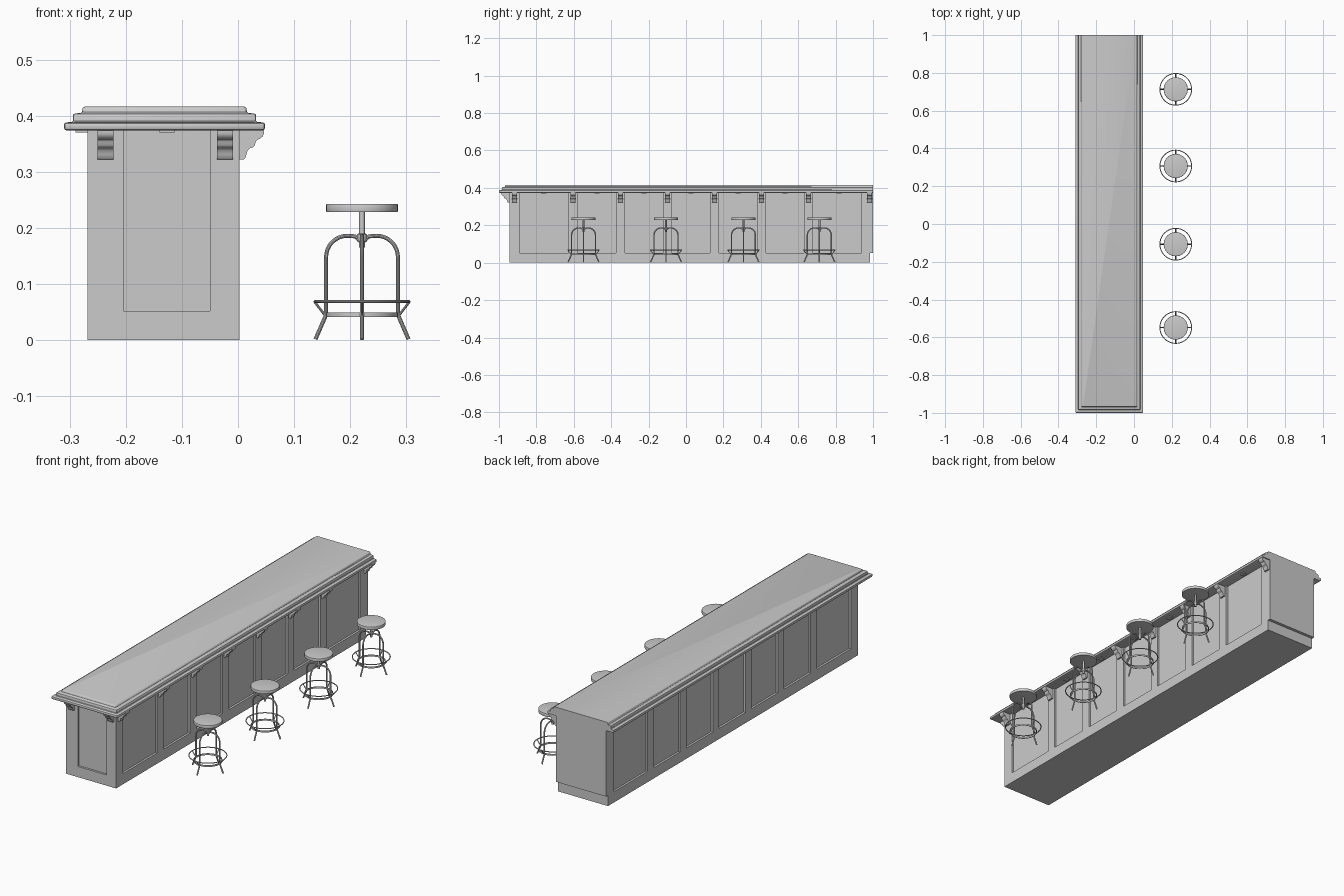
import bpy, bmesh
from math import sin, cos, pi, radians
from mathutils import Matrix

if "Cube" in bpy.data.objects:
    bpy.data.objects.remove(bpy.data.objects["Cube"])

XL, XR, YF, YB = -0.268, 0.003, -0.945, 1.0      # cabinet extents
RAIL, UNDER = 0.052, 0.375                       # bottom rail top, counter underside
DEPTH = 0.01                                     # panel recess
CORBEL_Y = [-0.917, -0.604, -0.35, -0.099, 0.152, 0.404, 0.655, 0.981]
CORBEL_X = [-0.236, -0.023]
STOOL_X, STOOL_Y = 0.221, [-0.548, -0.107, 0.307, 0.713]


def add_object(name, mesh, loc=(0, 0, 0)):
    ob = bpy.data.objects.new(name, mesh)
    ob.location = loc
    bpy.context.collection.objects.link(ob)
    return ob


def finish(bm, name, smooth=False):
    bmesh.ops.recalc_face_normals(bm, faces=bm.faces[:])
    mesh = bpy.data.meshes.new(name)
    bm.to_mesh(mesh)
    bm.free()
    if smooth:
        mesh.shade_smooth()
        mesh.set_sharp_from_angle(angle=radians(35))
    return mesh


def loft(rings, name, closed=False, smooth=False):
    """Bridge equal-sized rings of points; cap the ends unless closed."""
    bm = bmesh.new()
    vr = [[bm.verts.new(p) for p in r] for r in rings]
    n = len(vr[0])
    pairs = list(zip(vr, vr[1:])) + ([(vr[-1], vr[0])] if closed else [])
    for a, b in pairs:
        for i in range(n):
            j = (i + 1) % n
            bm.faces.new((a[i], a[j], b[j], b[i]))
    if not closed:
        bm.faces.new(vr[0])
        bm.faces.new(vr[-1])
    return finish(bm, name, smooth)


def lathe(profile, name, closed=False, n=32):
    rings = [[(r * cos(2 * pi * i / n), r * sin(2 * pi * i / n), z) for i in range(n)]
             for r, z in profile]
    return loft(rings, name, closed, True)


def box(name, x0, x1, y0, y1, z0, z1):
    return add_object(name, loft(
        [[(x0, y0, z), (x1, y0, z), (x1, y1, z), (x0, y1, z)] for z in (z0, z1)], name))


# cabinet base with recessed toe at the back end
box("cabinet_base", XL, XR, YF, YB - 0.015, 0, RAIL)

# cabinet body: plan outline notched by the panels, extruded upward
panels = [(a + 0.024, b - 0.024) for a, b in zip(CORBEL_Y, CORBEL_Y[1:])]
panels[0] = (-0.89, panels[0][1])
panels[-1] = (panels[-1][0], 0.939)
outline = [(XL, YF)]
px0, px1 = -0.204, -0.05
outline += [(px0, YF), (px0, YF + DEPTH), (px1, YF + DEPTH), (px1, YF), (XR, YF)]
for a, b in panels:
    outline += [(XR, a), (XR - DEPTH, a), (XR - DEPTH, b), (XR, b)]
outline += [(XR, YB), (XL, YB)]
for a, b in reversed(panels):
    outline += [(XL, b), (XL + DEPTH, b), (XL + DEPTH, a), (XL, a)]
add_object("cabinet_body", loft(
    [[(x, y, z) for x, y in outline] for z in (RAIL, UNDER)], "cabinet_body"))

# stepped counter top, moulded on three sides and cut flush at the back end
steps = [(0.004, 0.374), (0.001, 0.3755), (0, 0.378), (0, 0.384), (0.001, 0.3865),
         (0.004, 0.388), (0.014, 0.389), (0.0155, 0.391), (0.0155, 0.400), (0.017, 0.403),
         (0.020, 0.404), (0.030, 0.405), (0.032, 0.407), (0.033, 0.413), (0.035, 0.4155),
         (0.038, 0.4165)]
C = 0.005
rings = []
for d, z in steps:
    x0, x1, y0 = -0.31 + d, 0.048 - d, -1 + d
    rings.append([(x0, 1, z), (x0, y0 + C, z), (x0 + 0.3 * C, y0 + 0.3 * C, z), (x0 + C, y0, z),
                  (x1 - C, y0, z), (x1 - 0.3 * C, y0 + 0.3 * C, z), (x1, y0 + C, z), (x1, 1, z)])
add_object("counter_top", loft(rings, "counter_top", smooth=True))

# scrolled corbels under the overhang: local +x points out of the cabinet
curve = [(-0.002, 0.322), (0.007, 0.322), (0.010, 0.325), (0.012, 0.331), (0.014, 0.338),
         (0.018, 0.342), (0.024, 0.344), (0.027, 0.347), (0.028, 0.352), (0.031, 0.357),
         (0.036, 0.359), (0.041, 0.363), (0.043, 0.368), (0.043, 0.375), (-0.002, 0.375)]
corbel = loft([[(x, y, z) for x, z in curve] for y in (-0.014, 0.014)], "corbel", smooth=True)
for y in CORBEL_Y:
    add_object("side_corbel", corbel, (XR, y, 0))
for x in CORBEL_X:
    add_object("front_corbel", corbel, (x, YF, 0)).rotation_euler.z = -pi / 2

# small flat blocks midway between corbels
for a, b in zip(CORBEL_Y, CORBEL_Y[1:]):
    m = (a + b) / 2
    box("right_block", XR, XR + 0.022, m - 0.0135, m + 0.0135, 0.370, 0.3745)
    box("left_block", XL - 0.022, XL, m - 0.0135, m + 0.0135, 0.370, 0.3745)
box("front_block", -0.14, -0.113, YF - 0.022, YF, 0.370, 0.3745)


# stool parts
def tube(path, radius, name, n=10):
    """Round tube along a path in the xz plane."""
    rings = []
    for i, (x, z) in enumerate(path):
        xa, za = path[max(i - 1, 0)]
        xb, zb = path[min(i + 1, len(path) - 1)]
        l = ((xb - xa) ** 2 + (zb - za) ** 2) ** 0.5
        nx, nz = -(zb - za) / l, (xb - xa) / l
        rings.append([(x + nx * radius * cos(t), radius * sin(t), z + nz * radius * cos(t))
                      for t in (2 * pi * k / n for k in range(n))])
    return loft(rings, name, smooth=True)


arch = [(0.026 + 0.038 * cos(radians(a)), 0.148 + 0.038 * sin(radians(a)))
        for a in range(100, -1, -10)]
leg = tube([(0.004, 0.176), (0.008, 0.182), (0.013, 0.185)] + arch +
           [(0.064, 0.052), (0.065, 0.043), (0.068, 0.036), (0.083, 0.0015)], 0.0036, "leg")
brace = tube([(0.065, 0.043), (0.085, 0.069)], 0.0022, "brace")
seat = lathe([(0.061, 0.228), (0.0635, 0.2285), (0.064, 0.230), (0.064, 0.241),
              (0.0632, 0.2425), (0.061, 0.243)], "seat", n=40)
post = lathe([(0.005, 0.165), (0.005, 0.229)], "post", n=16)
collar = lathe([(0.007, 0.176), (0.009, 0.179), (0.009, 0.188), (0.007, 0.190)], "collar", n=16)
band = lathe([(0.061, 0.041), (0.064, 0.041), (0.064, 0.049), (0.061, 0.049)], "band", True, 40)
foot_ring = lathe([(0.084 + 0.0024 * cos(k * pi / 4), 0.069 + 0.0024 * sin(k * pi / 4))
                   for k in range(8)], "foot_ring", True, 48)

for y in STOOL_Y:
    at = (STOOL_X, y, 0)
    for part in (seat, post, collar, band, foot_ring):
        add_object("stool_" + part.name, part, at)
    for k in range(4):
        for part in (leg, brace):
            add_object("stool_" + part.name, part, at).rotation_euler.z = k * pi / 2
